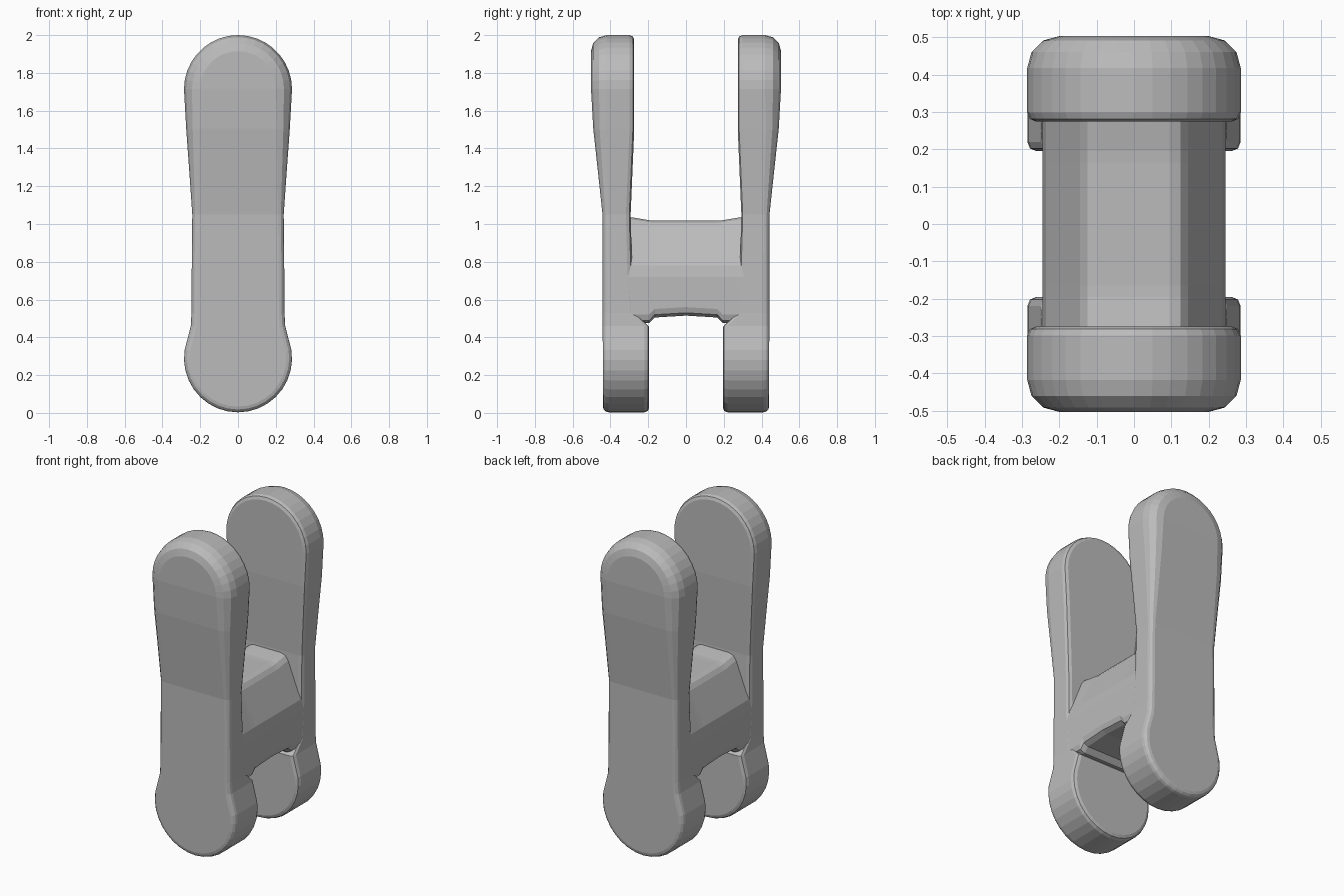
import bpy, bmesh, math
from mathutils import Vector

if "Cube" in bpy.data.objects:
    bpy.data.objects.remove(bpy.data.objects["Cube"])

grey = bpy.data.materials.new("plain grey")
grey.diffuse_color = (0.5, 0.5, 0.5, 1)
grey.use_nodes = True
grey.node_tree.nodes["Principled BSDF"].inputs["Base Color"].default_value = grey.diffuse_color


def lerp(table, z):
    if z <= table[0][0]:
        return table[0][1]
    for (a, u), (b, v) in zip(table, table[1:]):
        if z <= b:
            return u + (v - u) * (z - a) / (b - a)
    return table[-1][1]


def finish(bm, name):
    bmesh.ops.remove_doubles(bm, verts=bm.verts, dist=0.0005)
    bmesh.ops.recalc_face_normals(bm, faces=bm.faces)
    mesh = bpy.data.meshes.new(name)
    bm.to_mesh(mesh)
    bm.free()
    mesh.materials.append(grey)
    ob = bpy.data.objects.new(name, mesh)
    bpy.context.collection.objects.link(ob)


# Half outline of a side plate, from bottom pole to top pole (x, z)
R = 0.286
half = [(R * math.sin(a), R - R * math.cos(a) + 0.003)
        for a in [math.radians(d) for d in range(0, 111, 11)]]
half += [(0.25, 0.46), (0.246, 0.53), (0.245, 0.75), (0.242, 1.05), (0.258, 1.28), (0.274, 1.5)]
half += [(R * math.cos(a), 2 - R + R * math.sin(a))
         for a in [math.radians(d) for d in range(0, 91, 10)]]

# Inner face, outer face and outer rounding, as functions of height
INNER = [(0, 0.195), (0.49, 0.195), (0.54, 0.285), (0.75, 0.285), (1.05, 0.293),
         (1.5, 0.274), (2, 0.274)]
OUTER = [(0, 0.44), (1.05, 0.442), (1.28, 0.467), (1.5, 0.491), (1.7, 0.503), (2, 0.503)]
ROUND = [(0, 0.03), (1.05, 0.03), (1.7, 0.085), (2, 0.085)]


def side_plate(name, s):
    n = len(half)
    normals = []
    for i in range(n):
        a, b = half[max(i - 1, 0)], half[min(i + 1, n - 1)]
        t = Vector((b[0] - a[0], b[1] - a[1])).normalized()
        normals.append(Vector((t.y, -t.x)))
    normals[0], normals[-1] = Vector((0, -1)), Vector((0, 1))
    bm = bmesh.new()
    layers = []
    for face, deg in [(0, 90), (0, 45), (0, 0), (1, 0), (1, 30), (1, 60), (1, 90)]:
        a = math.radians(deg)
        right, left = [], []
        for (x, z), nv in zip(half, normals):
            r = lerp(ROUND, z) if face else 0.025
            k = r * (1 - math.cos(a))
            px, pz = max(x - nv.x * k, 0), z - nv.y * k
            y = lerp(OUTER, z) - r * (1 - math.sin(a)) if face else lerp(INNER, z) + r * (1 - math.sin(a))
            right.append(bm.verts.new((px, s * y, pz)))
            left.append(bm.verts.new((-px, s * y, pz)) if 0.001 < x else right[-1])
        layers.append((right, left))
    # Rim between layers
    for A, B in zip(layers, layers[1:]):
        for side in (0, 1):
            for i in range(n - 1):
                bm.faces.new((A[side][i], A[side][i + 1], B[side][i + 1], B[side][i]))
    # Flat caps, built as cross strips
    for right, left in (layers[0], layers[-1]):
        for i in range(n - 1):
            vs = list(dict.fromkeys((right[i], right[i + 1], left[i + 1], left[i])))
            bm.faces.new(vs)
    finish(bm, name)


side_plate("front_side_plate", -1)
side_plate("back_side_plate", 1)

# Cross web: one section swept between the plates, flared at both ends
bm = bmesh.new()
rings = []
for y, bottom, top in [(-0.33, 0.475, 1.04), (-0.285, 0.475, 1.035), (-0.195, 0.475, 1.02),
                       (-0.165, 0.505, 1.018), (0, 0.515, 1.018), (0.165, 0.505, 1.018),
                       (0.195, 0.475, 1.02), (0.285, 0.475, 1.035), (0.33, 0.475, 1.04)]:
    sec = [(0.205, bottom), (0.235, bottom + 0.015), (0.245, bottom + 0.045), (0.245, 0.72),
           (0.236, 0.78), (0.145, top - 0.035), (0.125, top - 0.01), (0.095, top)]
    pts = sec + [(-x, z) for x, z in reversed(sec)]
    rings.append([bm.verts.new((x, y, z)) for x, z in pts])
m = len(rings[0])
for A, B in zip(rings, rings[1:]):
    for i in range(m):
        j = (i + 1) % m
        bm.faces.new((A[i], A[j], B[j], B[i]))
bm.faces.new(rings[0])
bm.faces.new(rings[-1])
finish(bm, "cross_web")
